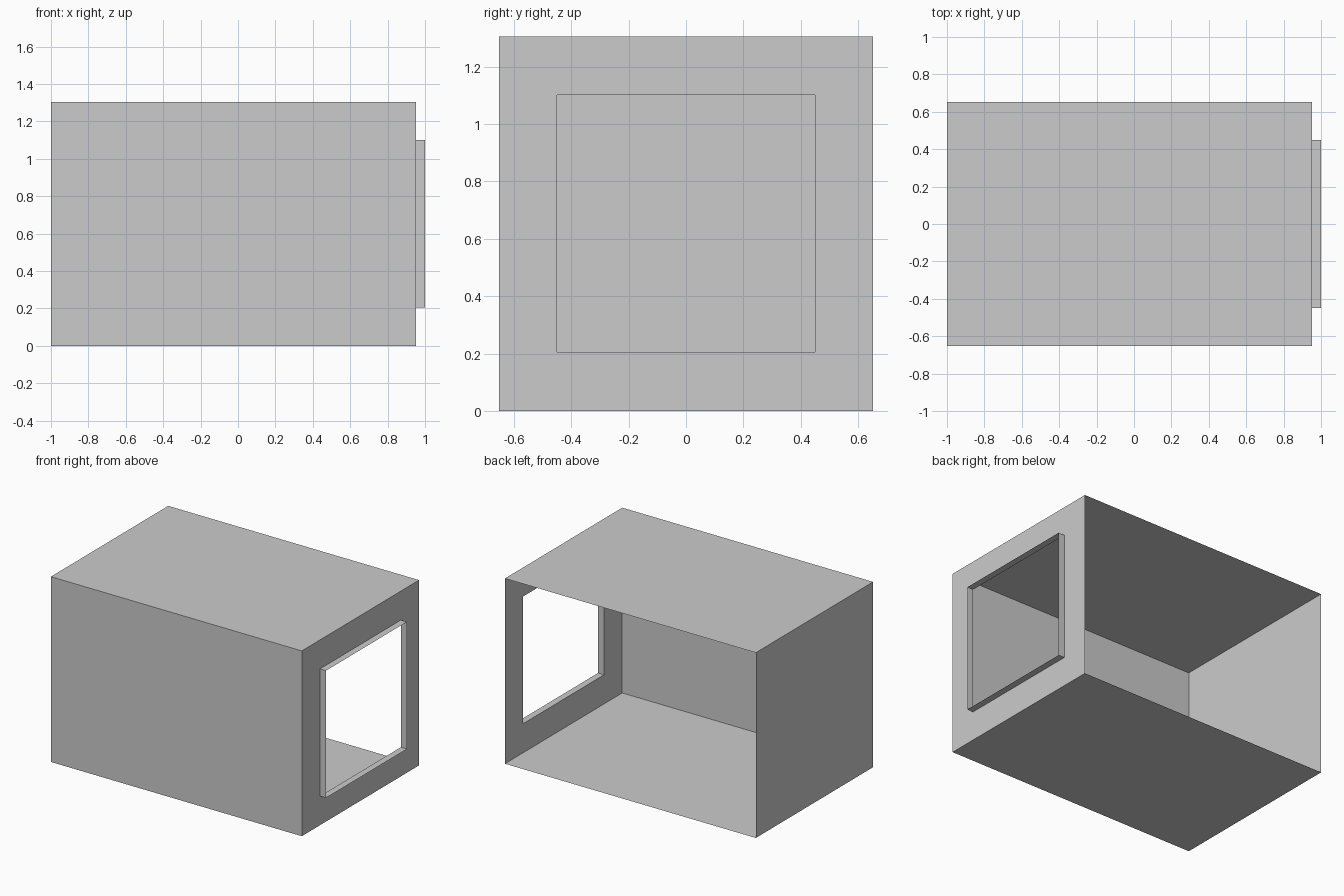
import bpy

if "Cube" in bpy.data.objects:
    bpy.data.objects.remove(bpy.data.objects["Cube"])

X0, X1, XF = -1.0, 0.953, 1.0      # left wall, right wall, lip end
Y, Z = 0.652, 1.304                # half depth, height
HY, HZ0, HZ1 = 0.45, 0.205, 1.10   # window half width, sill, head


def sheet(name, verts, faces):
    mesh = bpy.data.meshes.new(name)
    mesh.from_pydata(verts, [], faces)
    obj = bpy.data.objects.new(name, mesh)
    bpy.context.collection.objects.link(obj)
    return obj


def loop(x, hy, z0, z1):
    """Rectangle in a plane of constant x, counter-clockwise seen from +x."""
    return [(x, -hy, z0), (x, hy, z0), (x, hy, z1), (x, -hy, z1)]


def bridge(name, a, b):
    """Ring of four quads between two rectangles."""
    return sheet(name, a + b, [(i, (i + 1) % 4, (i + 1) % 4 + 4, i + 4) for i in range(4)])


# Thin room panels; the back is left open
quad = [(0, 1, 2, 3)]
sheet("floor", [(X0, Y, 0), (X1, Y, 0), (X1, -Y, 0), (X0, -Y, 0)], quad)
sheet("roof", [(X0, -Y, Z), (X1, -Y, Z), (X1, Y, Z), (X0, Y, Z)], quad)
sheet("front_wall", [(X0, -Y, 0), (X1, -Y, 0), (X1, -Y, Z), (X0, -Y, Z)], quad)
sheet("left_wall", loop(X0, Y, 0, Z)[::-1], quad)

# Right wall with a square window, and the lip projecting from it
window = loop(X1, HY, HZ0, HZ1)
bridge("window_wall", loop(X1, Y, 0, Z), window)
bridge("window_lip", window, loop(XF, HY, HZ0, HZ1))
